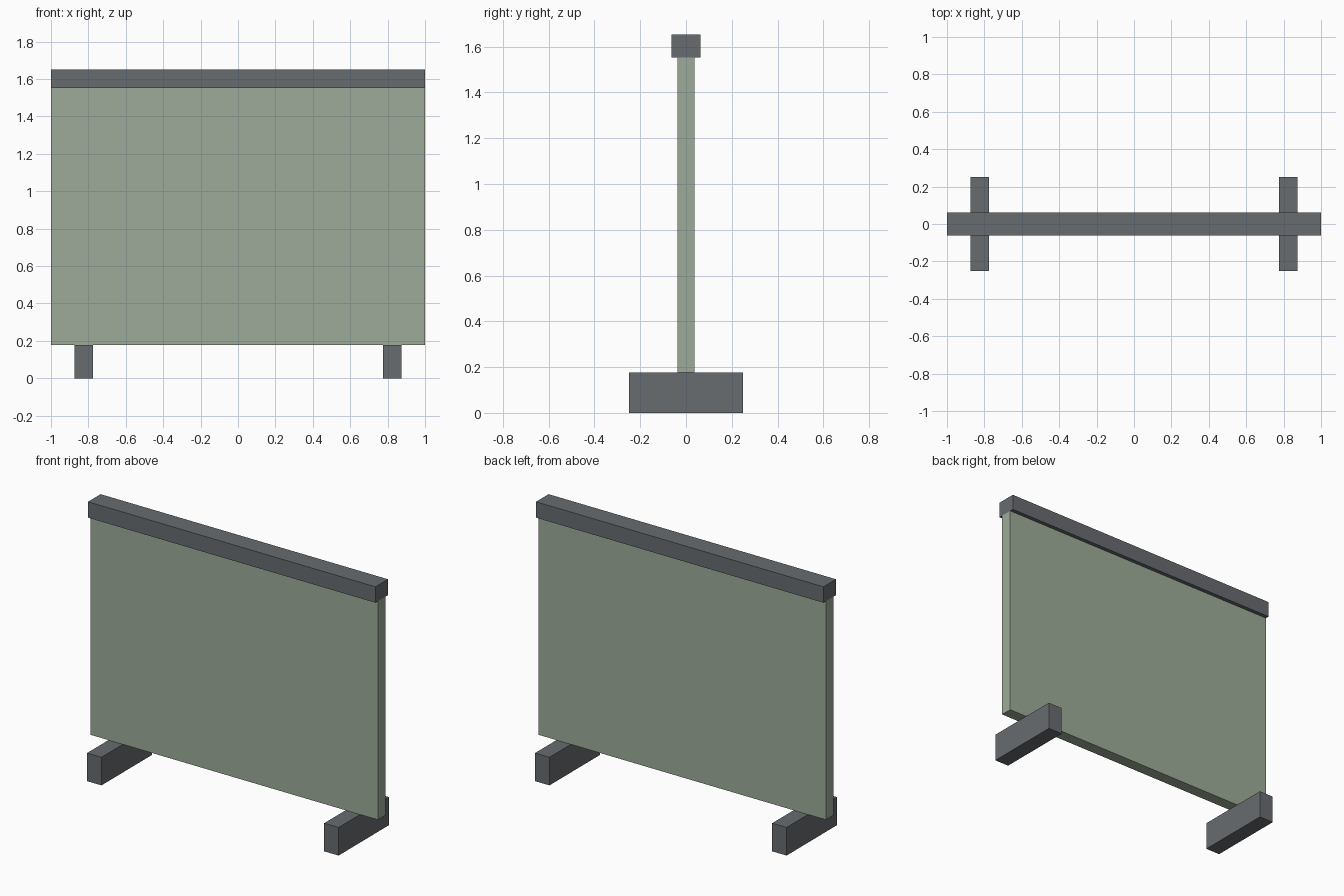
import bpy

cube = bpy.data.objects.get("Cube")
if cube:
    bpy.data.objects.remove(cube, do_unlink=True)


def material(name, rgb):
    mat = bpy.data.materials.new(name)
    mat.use_nodes = True
    colour = (*rgb, 1.0)
    mat.diffuse_color = colour
    mat.node_tree.nodes["Principled BSDF"].inputs["Base Color"].default_value = colour
    return mat


def box(name, size, x, bottom, mat):
    """Box centred on y = 0, standing at the given height."""
    bpy.ops.mesh.primitive_cube_add(size=1, location=(x, 0, bottom + size[2] / 2))
    obj = bpy.context.object
    obj.name = name
    obj.scale = size
    bpy.ops.object.transform_apply(location=False, rotation=False, scale=True)
    obj.data.materials.append(mat)
    return obj


grey = material("dark grey", (0.14, 0.15, 0.16))
green = material("sage green", (0.34, 0.41, 0.32))

FOOT_HEIGHT = 0.177
PANEL_TOP = 1.552

# Screen panel and its top rail
box("panel", (2.0, 0.075, PANEL_TOP - FOOT_HEIGHT), 0, FOOT_HEIGHT, green)
box("top_rail", (2.0, 0.125, 0.1), 0, PANEL_TOP, grey)

# Pair of feet running front to back
for side, sign in (("left", 1), ("right", -1)):
    box(side + "_foot", (0.1, 0.5, FOOT_HEIGHT), sign * 0.825, 0, grey)
